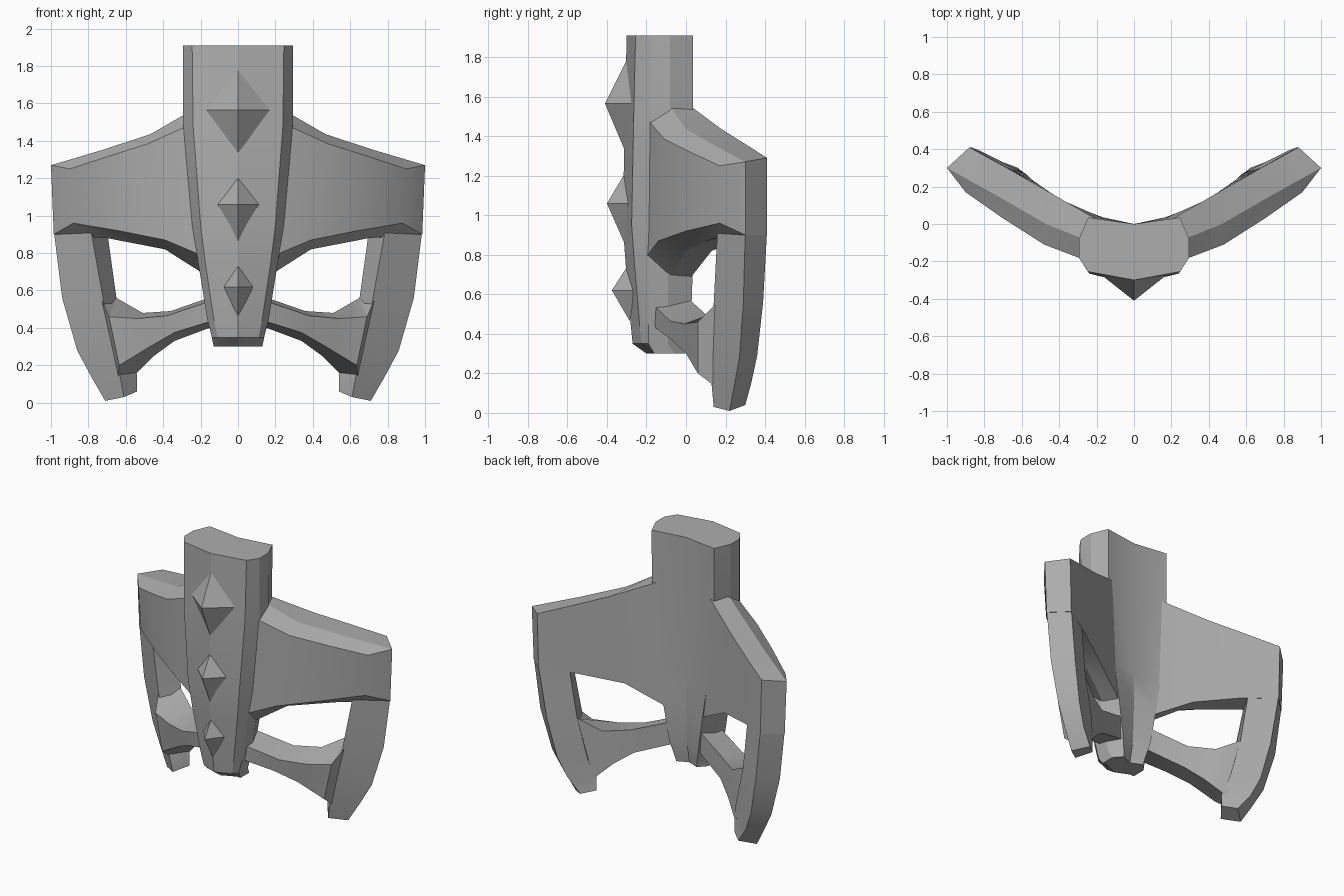
import bpy
import bmesh
import math

default_cube = bpy.data.objects.get("Cube")
if default_cube:
    bpy.data.objects.remove(default_cube, do_unlink=True)


def make_material(name, value):
    """One flat grey for the whole mask."""
    material = bpy.data.materials.new(name)
    material.use_nodes = True
    colour = (value, value, value, 1)
    material.diffuse_color = colour
    material.node_tree.nodes["Principled BSDF"].inputs["Base Color"].default_value = colour
    return material


bare_grey = make_material("bare grey", .42)


def finish(name, bm, mirrored=False):
    """Turn a bmesh into a shaded object, optionally mirrored across x."""
    bmesh.ops.recalc_face_normals(bm, faces=bm.faces)
    mesh = bpy.data.meshes.new(name)
    bm.to_mesh(mesh)
    bm.free()
    mesh.materials.append(bare_grey)
    obj = bpy.data.objects.new(name, mesh)
    bpy.context.collection.objects.link(obj)
    if mirrored:
        modifier = obj.modifiers.new("mirror", "MIRROR")
        modifier.use_mirror_merge = False
    bpy.ops.object.select_all(action="DESELECT")
    obj.select_set(True)
    bpy.context.view_layer.objects.active = obj
    bpy.ops.object.shade_smooth_by_angle(angle=math.radians(20))
    return obj


def loft(name, sections, mirrored=False, end_faces=None):
    """Skin a row of equal cross-sections and close both ends."""
    bm = bmesh.new()
    rings = [[bm.verts.new(point) for point in section] for section in sections]
    count = len(rings[0])
    for ring, following in zip(rings, rings[1:]):
        for i in range(count):
            j = (i + 1) % count
            bm.faces.new((ring[i], ring[j], following[j], following[i]))
    bm.faces.new(rings[0])
    for face in end_faces or [range(count)]:
        bm.faces.new([rings[-1][i] for i in face])
    return finish(name, bm, mirrored)


# Central column: tapering strip with a ridged front, chamfered sides and hollow back
def column_section(height, front, front_width, width, side_front, back):
    half = [
        (front_width, front + .045),
        (width, side_front),
        (width, side_front + .1),
        (width - .05, back + .035),
    ]
    right = [(x, y, height) for x, y in half]
    left = [(-x, y, height) for x, y in reversed(half)]
    return [(0, front, height)] + right + [(0, back, height)] + left


column_levels = [
    (1.91, -.3, .245, .295, -.18, 0),
    (1.48, -.31, .24, .293, -.18, 0),
    (.95, -.32, .2, .245, -.19, 0),
    (.75, -.305, .175, .213, -.19, 0),
    (.45, -.28, .13, .165, -.19, -.01),
    (.35, -.27, .11, .14, -.19, -.03),
    (.3, -.2, .1, .13, -.16, -.04),
]
loft("central_column", [column_section(*level) for level in column_levels])


# Brow plates: front top, ridge, back top, back bottom, lower ridge, front bottom
brow_sections = [
    [(.27, -.19, 1.48), (.27, -.08, 1.55), (.2, .025, 1.55),
     (.14, .02, .68), (.17, -.09, .68), (.2, -.2, .79)],
    [(.48, -.11, 1.385), (.47, 0, 1.435), (.47, .18, 1.435),
     (.39, .13, .82), (.39, 0, .82), (.39, -.14, .87)],
    [(.7, .03, 1.315), (.73, .15, 1.35), (.68, .3, 1.36),
     (.66, .29, .88), (.7, .13, .88), (.64, 0, .92)],
    [(.9, .17, 1.25), (1, .3, 1.27), (.88, .41, 1.29),
     (.87, .41, .9), (.985, .3, .9), (.88, .17, .96)],
]
loft("brow_plate", brow_sections, True, [(0, 1, 4, 5), (1, 2, 3, 4)])

# Side rails: inner front, outer ridge, outer back, inner back, going down
rail_sections = [
    [(.79, .16, .94), (.985, .3, .92), (.87, .41, .92), (.7, .31, .92)],
    [(.72, .14, .55), (.94, .29, .56), (.82, .39, .56), (.65, .29, .56)],
    [(.66, .13, .28), (.86, .27, .28), (.76, .36, .29), (.58, .27, .28)],
    [(.63, .13, .14), (.785, .245, .14), (.7, .33, .15), (.54, .23, .15)],
    [(.61, .14, .03), (.71, .22, .01), (.62, .3, .04), (.54, .23, .06)],
]
loft("side_rail", rail_sections, True)

# Cheek bars: front top, back top, back bottom, front bottom, going outwards
bar_sections = [
    [(.1, -.18, .56), (.1, .01, .58), (.1, 0, .42), (.1, -.18, .45)],
    [(.38, -.08, .465), (.36, .11, .49), (.34, .1, .33), (.34, -.08, .375)],
    [(.54, -.01, .45), (.51, .21, .48), (.45, .17, .25), (.47, 0, .3)],
    [(.69, .06, .46), (.65, .285, .56), (.55, .24, .15), (.635, .06, .2)],
    [(.73, .15, .55), (.67, .29, .56), (.57, .25, .15), (.64, .14, .14)],
]
loft("cheek_bar", bar_sections, True)


# Spikes: four-sided pyramids standing on the ridge of the column
def spike(name, top, middle, bottom, half_width, base, tip):
    bm = bmesh.new()
    rim = [
        bm.verts.new(point)
        for point in (
            (0, base, top),
            (half_width, base + .03, middle),
            (0, base, bottom),
            (-half_width, base + .03, middle),
        )
    ]
    point = bm.verts.new((0, tip, middle))
    for i in range(len(rim)):
        bm.faces.new((rim[i], rim[(i + 1) % len(rim)], point))
    bm.faces.new(rim)
    finish(name, bm)


spike("upper_spike", 1.78, 1.565, 1.31, .175, -.302, -.41)
spike("middle_spike", 1.21, 1.06, .855, .125, -.31, -.4)
spike("lower_spike", .76, .62, .465, .09, -.285, -.375)
